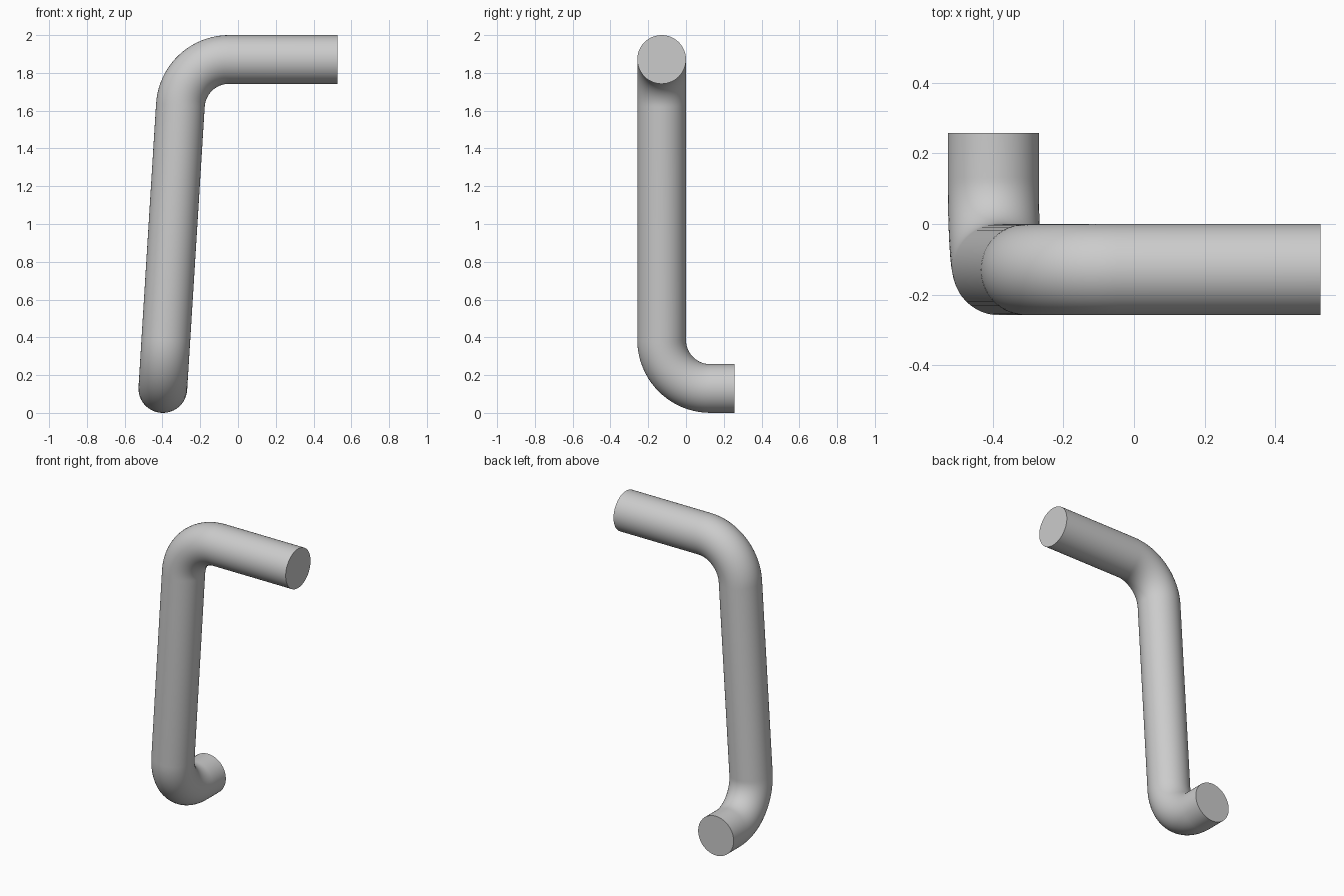
import bpy
import math
from mathutils import Vector, Quaternion

cube = bpy.data.objects.get("Cube")
if cube:
    bpy.data.objects.remove(cube, do_unlink=True)

TUBE_RADIUS = 0.129
BEND_RADIUS = 0.258
BEND_STEPS = 20


def rounded_path(corners):
    """Replace each inner corner of a polyline by a circular arc."""
    points = [corners[0]]
    for before, corner, after in zip(corners, corners[1:], corners[2:]):
        d_in = (corner - before).normalized()
        d_out = (after - corner).normalized()
        turn = d_in.angle(d_out)
        axis = d_in.cross(d_out).normalized()
        start = corner - d_in * BEND_RADIUS * math.tan(turn / 2)
        centre = start + axis.cross(d_in) * BEND_RADIUS
        for i in range(BEND_STEPS + 1):
            spin = Quaternion(axis, turn * i / BEND_STEPS)
            points.append(centre + spin @ (start - centre))
    points.append(corners[-1])
    return points


# Centre line: upper arm, leaning stem, lower arm
path = rounded_path([
    Vector((0.527, -0.129, 1.871)),
    Vector((-0.29, -0.129, 1.871)),
    Vector((-0.398, -0.129, 0.129)),
    Vector((-0.398, 0.258, 0.129)),
])

# Round tube swept along the centre line, with flat end caps
curve = bpy.data.curves.new("bent_tube", "CURVE")
curve.dimensions = "3D"
curve.bevel_depth = TUBE_RADIUS
curve.bevel_resolution = 22
curve.use_fill_caps = True
spline = curve.splines.new("POLY")
spline.points.add(len(path) - 1)
for point, co in zip(spline.points, path):
    point.co = (*co, 1)

tube = bpy.data.objects.new("bent_tube", curve)
bpy.context.collection.objects.link(tube)
bpy.ops.object.select_all(action="DESELECT")
tube.select_set(True)
bpy.context.view_layer.objects.active = tube
bpy.ops.object.convert(target="MESH")
bpy.ops.object.shade_smooth_by_angle(angle=math.radians(30))
